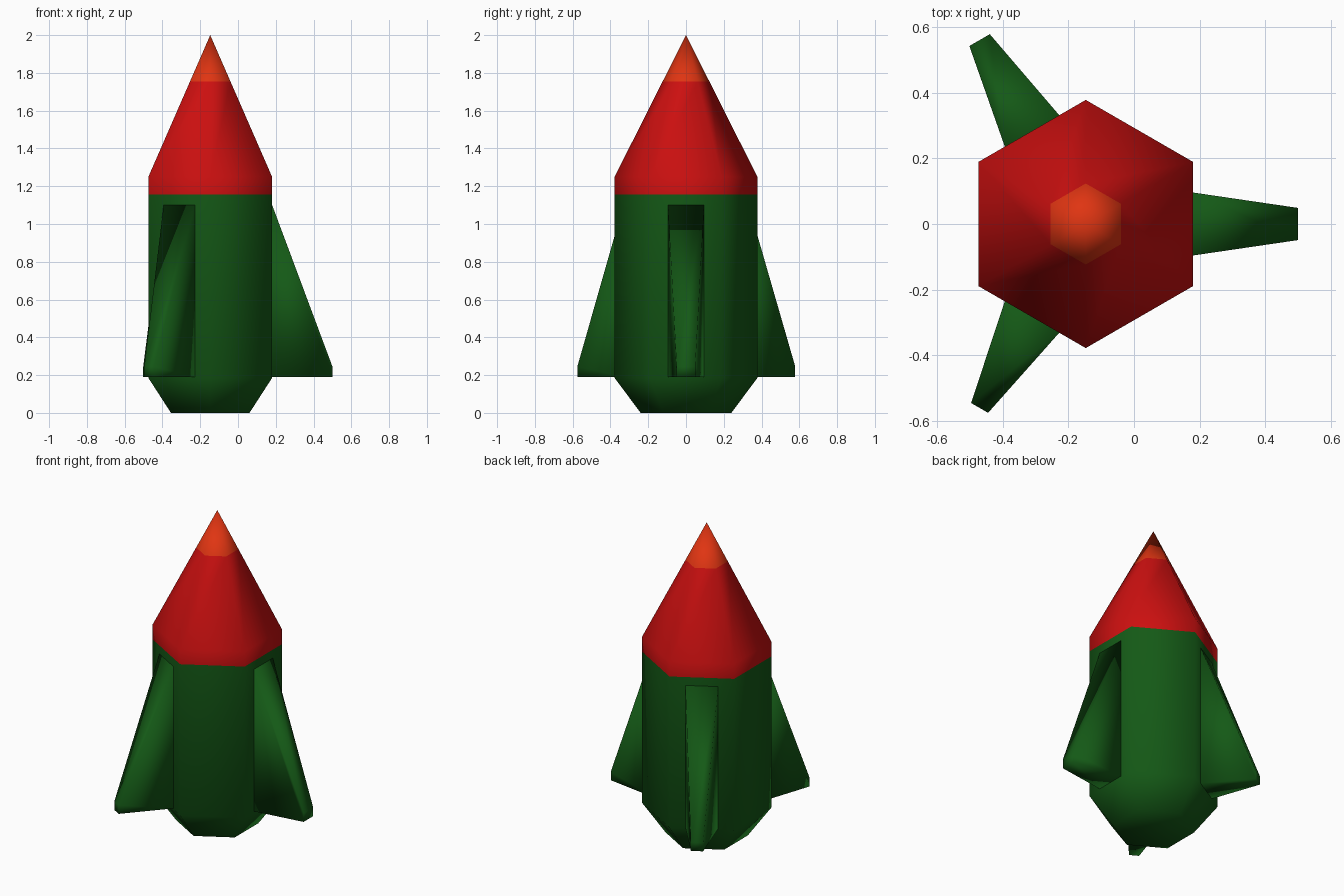
import bpy, bmesh, math
from mathutils import Matrix, Vector

if "Cube" in bpy.data.objects:
    bpy.data.objects.remove(bpy.data.objects["Cube"])

CX = -0.147          # hull axis; the fins make the overall bounds centred


def material(name, rgb):
    m = bpy.data.materials.new(name)
    m.diffuse_color = (*rgb, 1)
    m.use_nodes = True
    m.node_tree.nodes["Principled BSDF"].inputs["Base Color"].default_value = m.diffuse_color
    return m


green = material("dark green", (0.007, 0.10, 0.008))
red = material("red", (0.60, 0.005, 0.005))
orange = material("orange red", (0.74, 0.035, 0.006))


def finish(bm, name, mats):
    bmesh.ops.recalc_face_normals(bm, faces=bm.faces[:])
    for f in bm.faces:
        f.smooth = True
    me = bpy.data.meshes.new(name)
    bm.to_mesh(me)
    bm.free()
    for m in mats:
        me.materials.append(m)
    ob = bpy.data.objects.new(name, me)
    bpy.context.collection.objects.link(ob)
    return ob


# Hull: hexagonal rings (radius, height, colour of the band above)
profile = [(0.24, 0.0, 0), (0.378, 0.185, 0), (0.378, 1.155, 1),
           (0.378, 1.25, 1), (0.1235, 1.755, 2)]
bm = bmesh.new()
rings = []
for r, z, _ in profile:
    rings.append([bm.verts.new((CX + r * math.cos(math.radians(30 + 60 * i)),
                                r * math.sin(math.radians(30 + 60 * i)), z))
                  for i in range(6)])
apex = bm.verts.new((CX, 0, 2.0))
bm.faces.new(rings[0][::-1])
for k, ring in enumerate(rings):
    for i in range(6):
        j = (i + 1) % 6
        if k + 1 < len(rings):
            f = bm.faces.new((ring[i], ring[j], rings[k + 1][j], rings[k + 1][i]))
        else:
            f = bm.faces.new((ring[i], ring[j], apex))
        f.material_index = profile[k][2]
finish(bm, "rocket_hull", [green, red, orange])


# Fins: tapered blocks on every other hull side
def fin(name, angle, tip_half):
    turn = Matrix.Translation((CX, 0, 0)) @ Matrix.Rotation(math.radians(angle), 4, 'Z')
    bm = bmesh.new()

    def section(x, half, top):
        return [bm.verts.new(turn @ Vector((x, y, z)))
                for y, z in ((-half, 0.19), (half, 0.19), (half, top), (-half, top))]

    root = section(0.326, 0.096, 1.105)
    tip = section(0.647, tip_half, 0.245)
    bm.faces.new(root)
    bm.faces.new(tip)
    for i in range(4):
        j = (i + 1) % 4
        bm.faces.new((root[i], root[j], tip[j], tip[i]))
    finish(bm, name, [green])


fin("right_fin", 0, 0.049)
fin("back_left_fin", 120, 0.036)
fin("front_left_fin", 240, 0.030)
